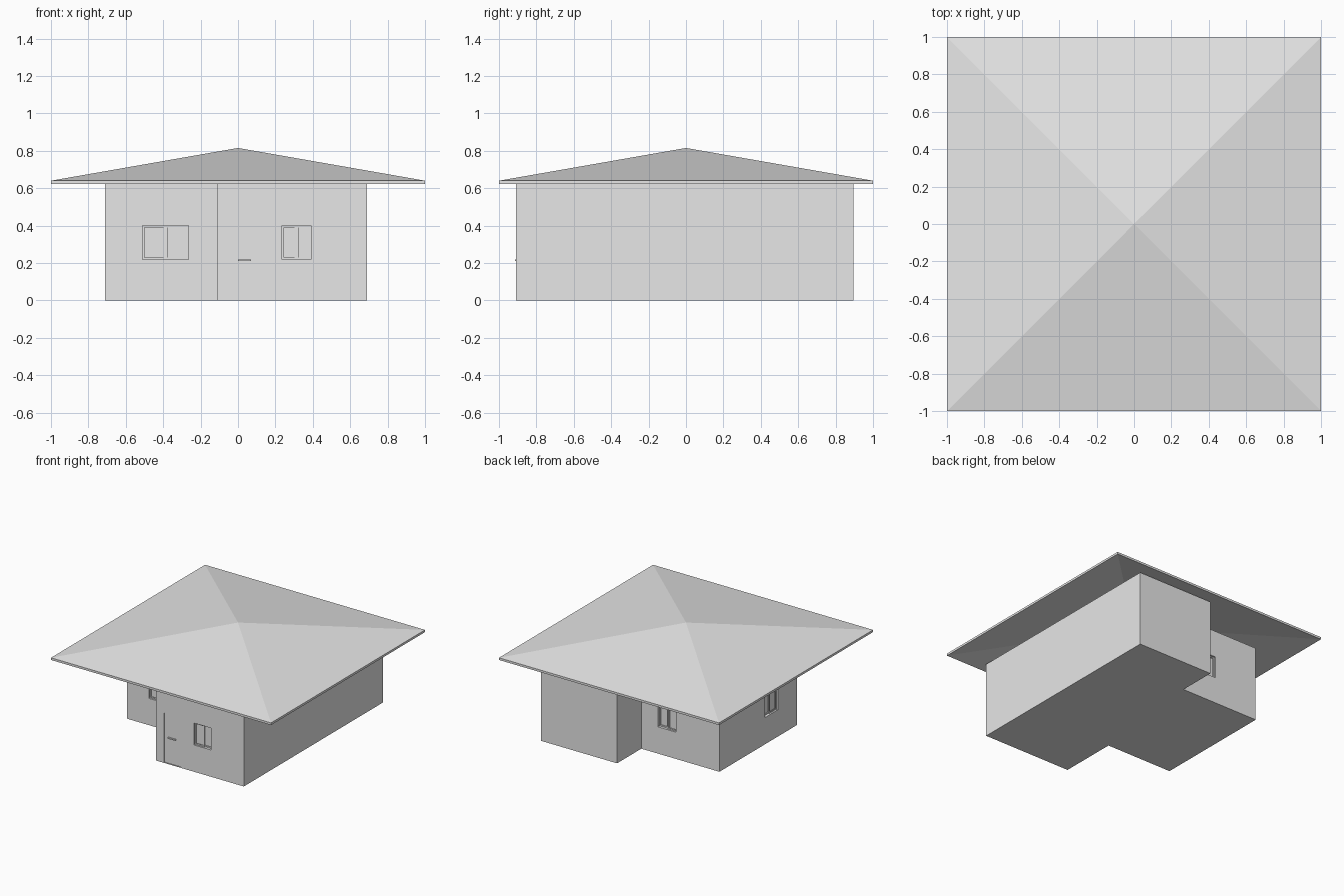
import bpy
import bmesh
from mathutils import Vector

default_cube = bpy.data.objects.get("Cube")
if default_cube:
    bpy.data.objects.remove(default_cube, do_unlink=True)

plaster = bpy.data.materials.new("light_grey")
plaster.use_nodes = True
GREY = (0.8, 0.8, 0.8, 1.0)
plaster.diffuse_color = GREY
plaster.node_tree.nodes["Principled BSDF"].inputs["Base Color"].default_value = GREY

WALL_TOP = 0.622
SILL, HEAD = 0.22, 0.40
REVEAL = 0.03


def finish(name, bm):
    bmesh.ops.recalc_face_normals(bm, faces=bm.faces)
    mesh = bpy.data.meshes.new(name)
    bm.to_mesh(mesh)
    bm.free()
    mesh.materials.append(plaster)
    obj = bpy.data.objects.new(name, mesh)
    bpy.context.collection.objects.link(obj)
    return obj


def box(name, low, high):
    low, high = Vector(low), Vector(high)
    bm = bmesh.new()
    bmesh.ops.create_cube(bm, size=1)
    bmesh.ops.scale(bm, vec=high - low, verts=bm.verts)
    bmesh.ops.translate(bm, vec=(low + high) / 2, verts=bm.verts)
    return finish(name, bm)


def wall_box(name, axis, plane, side, start, end, bottom, top, inner, outer):
    """Box on a wall: axis runs along the wall, side is the outward sign."""
    a, b = sorted((plane + side * inner, plane + side * outer))
    if axis == "x":
        return box(name, (start, a, bottom), (end, b, top))
    return box(name, (a, start, bottom), (b, end, top))


def cut(target, cutter):
    cutter.hide_render = True
    mod = target.modifiers.new("opening", "BOOLEAN")
    mod.operation = "DIFFERENCE"
    mod.solver = "EXACT"
    mod.object = cutter
    bpy.context.view_layer.objects.active = target
    bpy.ops.object.modifier_apply(modifier=mod.name)
    bpy.data.objects.remove(cutter, do_unlink=True)


# Walls: stepped floor plan raised to the eaves
plan = [(-0.11, -0.91), (0.69, -0.91), (0.69, 0.895), (0, 0.895),
        (0, 0.58), (-0.71, 0.58), (-0.71, -0.43), (-0.11, -0.43)]
bm = bmesh.new()
floor = bm.faces.new([bm.verts.new((x, y, 0)) for x, y in plan])
raised = bmesh.ops.extrude_face_region(bm, geom=[floor], use_keep_orig=True)
top_verts = [v for v in raised["geom"] if isinstance(v, bmesh.types.BMVert)]
bmesh.ops.translate(bm, vec=(0, 0, WALL_TOP), verts=top_verts)
walls = finish("walls", bm)

# Windows: recessed opening with two overlapping sliding panes
windows = [
    ("front_wing_window", "x", -0.43, -1, -0.51, -0.265),
    ("front_window", "x", -0.91, -1, 0.235, 0.39),
    ("back_window", "x", 0.58, 1, -0.315, -0.15),
    ("side_window", "y", -0.71, -1, -0.18, -0.01),
]
RAIL = 0.01
for name, axis, plane, side, start, end in windows:
    cut(walls, wall_box(name + "_cutter", axis, plane, side, start, end,
                        SILL, HEAD, -REVEAL, REVEAL))
    middle = (start + end) / 2
    sashes = (("_outer_sash", start, middle + RAIL, -0.014),
              ("_inner_sash", middle - RAIL, end, -0.022))
    for label, a, b, front in sashes:
        sash = wall_box(name + label, axis, plane, side, a, b,
                        SILL, HEAD, front - 0.007, front)
        cut(sash, wall_box("pane_cutter", axis, plane, side, a + RAIL, b - RAIL,
                           SILL + RAIL, HEAD - RAIL, -REVEAL, REVEAL))

# Front door: shallow recessed leaf with a bar handle
cut(walls, wall_box("door_cutter", "x", -0.91, -1, -0.035, 0.12,
                    0.005, 0.41, -0.006, REVEAL))
wall_box("door_handle", "x", -0.91, -1, 0, 0.07, 0.21, 0.22, -0.006, 0.004)

# Roof: pyramid shell with a thin fascia and a sloping underside
bm = bmesh.new()
corners = [(-1, -1), (1, -1), (1, 1), (-1, 1)]
rings = []
for eave, peak in ((0.622, 0.797), (0.64, 0.815)):
    ring = [bm.verts.new((x, y, eave)) for x, y in corners]
    apex = bm.verts.new((0, 0, peak))
    for i in range(4):
        bm.faces.new((ring[i], ring[(i + 1) % 4], apex))
    rings.append(ring)
lower, upper = rings
for i in range(4):
    j = (i + 1) % 4
    bm.faces.new((lower[i], lower[j], upper[j], upper[i]))
finish("roof", bm)
